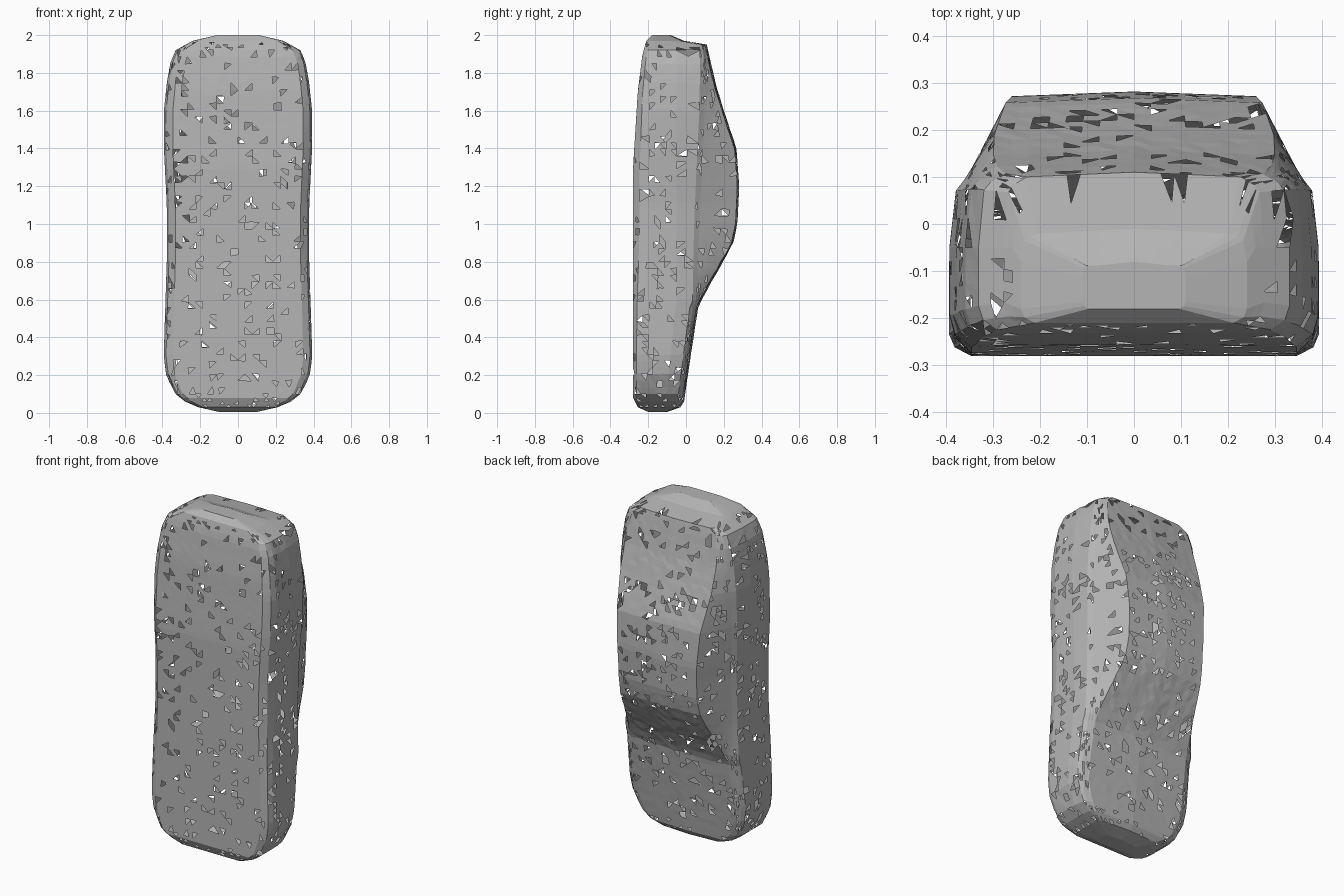
import bpy, bmesh, random
from mathutils import Vector

random.seed(4)
cube = bpy.data.objects.get("Cube")
if cube:
    bpy.data.objects.remove(cube)

# One flat grey for the whole shell
grey = bpy.data.materials.new("body_grey")
grey.use_nodes = True
colour = (0.46, 0.46, 0.46, 1)
grey.diffuse_color = colour
bsdf = grey.node_tree.nodes["Principled BSDF"]
bsdf.inputs["Base Color"].default_value = colour
bsdf.inputs["Roughness"].default_value = 0.8

# Profiles along the height: (z, value)
WIDTH = [(0.005, 0.1), (0.03, 0.21), (0.06, 0.28), (0.1, 0.33), (0.2, 0.38),
         (0.3, 0.393), (0.5, 0.387), (0.8, 0.377), (1.1, 0.377), (1.4, 0.392),
         (1.6, 0.392), (1.75, 0.376), (1.85, 0.358), (1.92, 0.33),
         (1.97, 0.24), (2, 0.11)]
UNDERSIDE = [(0.005, -0.2), (0.03, -0.255), (0.08, -0.28), (1.3, -0.28),
             (1.7, -0.255), (1.9, -0.23), (1.97, -0.21), (2, -0.18)]
TOP = [(0.005, -0.1), (0.03, -0.03), (0.06, -0.01), (0.2, 0.01), (0.4, 0.04),
       (0.56, 0.065), (0.65, 0.11), (0.8, 0.195), (0.9, 0.25), (1, 0.272),
       (1.2, 0.282), (1.4, 0.267), (1.6, 0.2), (1.75, 0.155), (1.95, 0.11),
       (1.97, -0.01), (2, -0.08)]
BELT = [(0, -0.03), (0.56, 0.045), (1, 0.06), (1.6, 0.085), (2, 0.085)]
PIECES = [9, 2, 1, 5, 2, 2, 5, 8]


def sample(keys, z):
    """Linear interpolation through a list of keys."""
    for (a, va), (b, vb) in zip(keys, keys[1:]):
        if z <= b:
            return va + (vb - va) * max(0, z - a) / (b - a)
    return keys[-1][1]


def section(z):
    """Closed cross-section: flat underside, upright flank, sloping cabin."""
    w, low, top = (sample(k, z) for k in (WIDTH, UNDERSIDE, TOP))
    depth = top - low
    belt = min(sample(BELT, z), top - 0.1 * depth)
    cabin = min(1, max(0, (top - belt) / 0.21))
    roof = w * (0.85 - 0.17 * cabin)
    half = [(0, low), (0.88 * w, low), (0.97 * w, low + 0.06 * depth),
            (w, low + 0.15 * depth), (w, min(-0.05, low + 0.65 * depth)),
            (0.965 * w, belt - 0.03 * depth), (0.92 * w, belt + 0.02 * depth),
            (roof, top - 0.01), (0, top)]
    fine = []
    for a, b, n in zip(half, half[1:], PIECES):
        for i in range(n):
            fine.append(Vector(a).lerp(Vector(b), i / n))
    fine.append(Vector(half[-1]))
    mirrored = [Vector((-p.x, p.y)) for p in fine[-2:0:-1]]
    return fine + mirrored


# Loft the shell through evenly spaced sections plus tight rounded ends
steps = 52
levels = [0.005, 0.016, 0.03, 0.045, 0.06, 0.08]
levels += [0.1 + 1.82 * i / steps for i in range(steps + 1)]
levels += [1.935, 1.95, 1.96, 1.97, 1.985, 2]
bm = bmesh.new()
rings = []
for z in levels:
    ring = []
    for p in section(z):
        wobble = random.uniform(-0.004, 0.004) if 0.1 < z < 1.9 else 0
        ring.append(bm.verts.new((p.x, p.y, z + wobble)))
    rings.append(ring)
for lower, upper in zip(rings, rings[1:]):
    for i in range(len(lower)):
        j = (i + 1) % len(lower)
        bm.faces.new((lower[i], lower[j], upper[j], upper[i]))

# Close the two ends with strips joining opposite sides of the ring
for ring in (rings[0], rings[-1]):
    n = len(ring)
    for i in range(n // 2):
        quad = [ring[i], ring[i + 1], ring[-i - 1], ring[-i]]
        unique = list(dict.fromkeys(quad))
        if len(unique) > 2:
            bm.faces.new(unique)
bmesh.ops.recalc_face_normals(bm, faces=bm.faces)

# Torn scan-like skin: faceted triangles with small scattered gaps
bmesh.ops.triangulate(bm, faces=bm.faces)
gaps = [f for f in bm.faces if 0.03 < f.calc_center_median().z < 1.96
        and random.random() < 0.1]
bmesh.ops.delete(bm, geom=gaps, context="FACES_ONLY")

mesh = bpy.data.meshes.new("car_body_shell")
bm.to_mesh(mesh)
bm.free()
mesh.materials.append(grey)
shell = bpy.data.objects.new("car_body_shell", mesh)
bpy.context.collection.objects.link(shell)
